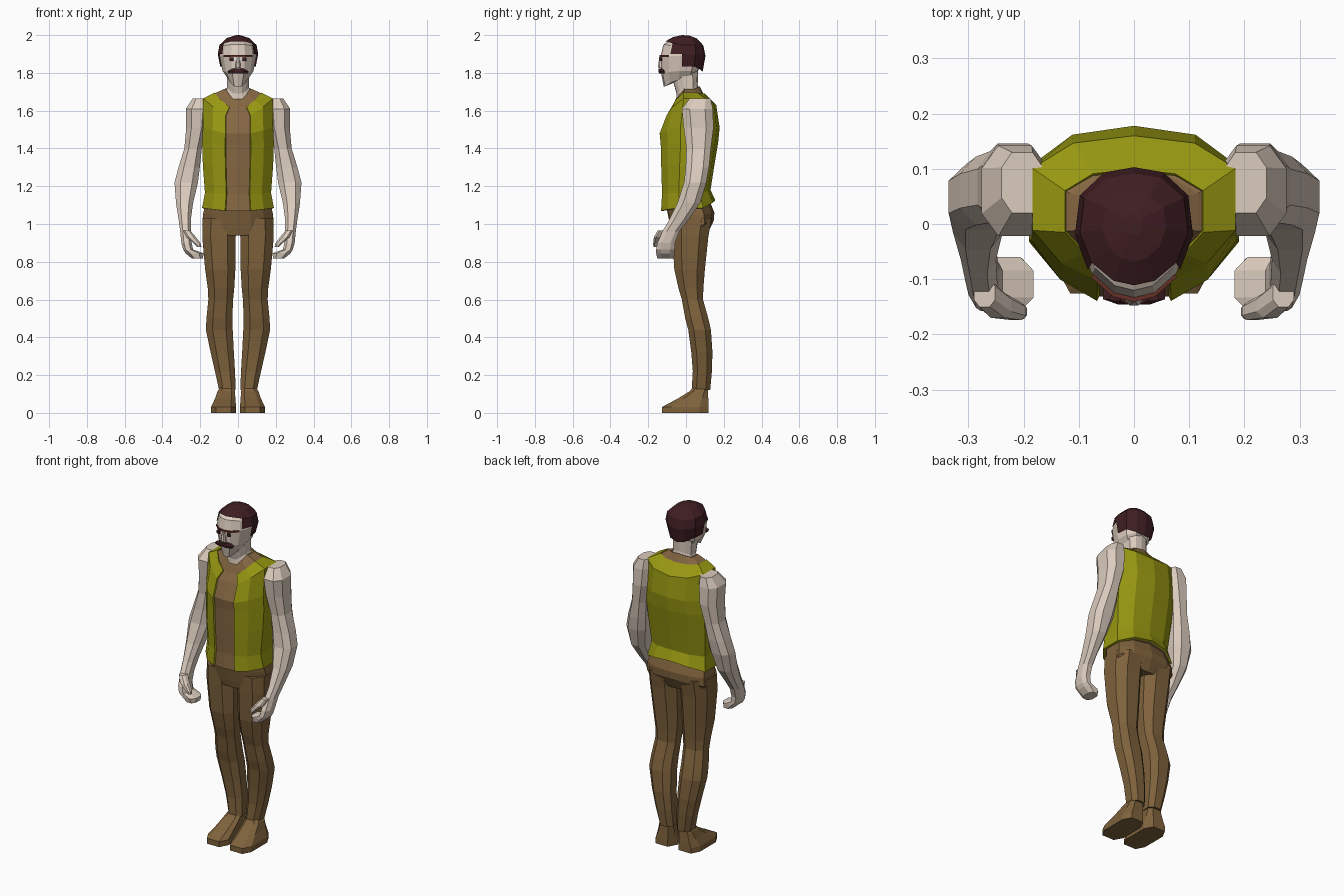
import bpy, bmesh, math


def material(name, rgb):
    m = bpy.data.materials.new(name)
    m.diffuse_color = (*rgb, 1)
    return m


SKIN = material("skin", (0.71, 0.60, 0.51))
VEST = material("olive vest", (0.31, 0.31, 0.006))
SHIRT = material("brown shirt", (0.235, 0.135, 0.055))
PANTS = material("brown trousers", (0.21, 0.122, 0.045))
HAIR = material("dark hair", (0.05, 0.013, 0.016))
WHITE = material("eye white", (0.85, 0.85, 0.82))
BROW = material("brow", (0.13, 0.03, 0.02))

# Half cross-sections: x as a share of the half width, y as a share front to back
BODY = [(0, 0), (.36, .02), (.72, .14), (1, .36), (1, .78), (.6, .95), (0, 1)]
HEAD = [(0, 0), (.38, .04), (.78, .2), (1, .47), (.92, .78), (.5, .96), (0, 1)]


def oval(half, zf, zs, zb, w, yf, yb):
    """Symmetric ring with its own front, side and back heights."""
    zz = [zf, zf, (zf + zs) / 2, zs, zs, (zs + 2 * zb) / 3, zb]
    right = [(u * w, yf + v * (yb - yf), z) for (u, v), z in zip(half, zz)]
    return right + [(-x, y, z) for x, y, z in right[-2:0:-1]]


def octagon(z, x0, x1, y0, y1, square=0.5):
    """Chamfered box ring."""
    cx, cy, rx, ry = (x0 + x1) / 2, (y0 + y1) / 2, (x1 - x0) / 2, (y1 - y0) / 2
    s = square
    pts = [(s, -1), (1, -s), (1, s), (s, 1), (-s, 1), (-1, s), (-1, -s), (-s, -1)]
    return [(cx + a * rx, cy + b * ry, z) for a, b in pts]


def loft(name, rings, mat, skip=None, caps=(True, True), mirror=False, thick=0):
    """Skin a stack of rings; skip(row, column) leaves faces open."""
    bm = bmesh.new()
    vs = [[bm.verts.new(p) for p in r] for r in rings]
    n = len(rings[0])
    for i in range(len(rings) - 1):
        for j in range(n):
            if skip and skip(i, min(j, n - 1 - j)):
                continue
            k = (j + 1) % n
            bm.faces.new((vs[i][j], vs[i][k], vs[i + 1][k], vs[i + 1][j]))
    for use, ring, flip in ((caps[0], vs[0], True), (caps[1], vs[-1], False)):
        if use:
            mid = bm.verts.new([sum(v.co[a] for v in ring) / n for a in range(3)])
            for j in range(n):
                tri = (ring[j], ring[(j + 1) % n], mid)
                bm.faces.new(tri[::-1] if flip else tri)
    if not skip:
        bmesh.ops.recalc_face_normals(bm, faces=bm.faces)
    bmesh.ops.delete(bm, geom=[v for v in bm.verts if not v.link_faces], context='VERTS')
    me = bpy.data.meshes.new(name)
    bm.to_mesh(me)
    bm.free()
    me.materials.append(mat)
    ob = bpy.data.objects.new(name, me)
    bpy.context.collection.objects.link(ob)
    if mirror:
        ob.modifiers.new("mirror", 'MIRROR')
    if thick:
        mod = ob.modifiers.new("thickness", 'SOLIDIFY')
        mod.thickness, mod.offset = thick, -1
    return ob


def body_rings(rows, inset=0.0):
    return [oval(BODY, zf, zs, zb, w - inset, yf + inset, yb - inset)
            for zf, zs, zb, w, yf, yb in rows]


# Torso: shirt inside, open-fronted vest outside
torso = [(1.07, 1.085, 1.125, .190, -.138, .155),
         (1.16, 1.165, 1.18, .175, -.132, .130),
         (1.31, 1.31, 1.31, .186, -.137, .150),
         (1.42, 1.43, 1.43, .190, -.140, .170),
         (1.48, 1.51, 1.51, .186, -.146, .178),
         (1.575, 1.665, 1.63, .184, -.108, .160),
         (1.62, 1.695, 1.69, .125, -.080, .100)]
loft("vest", body_rings(torso), VEST, skip=lambda i, j: j == 0,
     caps=(False, False), thick=0.012)
loft("shirt", body_rings(torso, .009)
     + [oval(BODY, 1.66, 1.715, 1.73, .072, -.055, .072)], SHIRT)

# Trousers
loft("hips", [oval(BODY, .94, .97, .95, .175, -.072, .115),
              oval(BODY, .98, 1.0, 1.02, .188, -.082, .148),
              oval(BODY, 1.06, 1.05, 1.06, .186, -.098, .150),
              oval(BODY, 1.14, 1.14, 1.14, .165, -.115, .118)], PANTS)
loft("trouser_leg", [octagon(*r) for r in [
    (1.03, .010, .188, -.075, .135), (.93, .012, .189, -.072, .118),
    (.76, .014, .174, -.062, .100), (.66, .020, .160, -.040, .092),
    (.60, .026, .157, -.022, .090), (.50, .030, .167, -.004, .118),
    (.44, .028, .170, .012, .132), (.32, .022, .145, .028, .140),
    (.22, .016, .122, .036, .137), (.12, .012, .100, .030, .128)]], PANTS, mirror=True)

# Shoes
loft("shoe", [octagon(*r, .6) for r in [
    (0, .010, .142, -.126, .120), (.032, .010, .142, -.126, .120),
    (.075, .014, .122, -.045, .118), (.115, .016, .108, .020, .116),
    (.14, .025, .092, .040, .112)]], PANTS, mirror=True)

# Arms with curled hands
loft("arm", [octagon(*r) for r in [
    (1.665, .165, .240, .020, .130), (1.61, .155, .276, -.022, .142),
    (1.51, .165, .274, -.012, .146), (1.40, .192, .284, .002, .132),
    (1.30, .202, .315, -.002, .122), (1.22, .212, .336, -.010, .108),
    (1.11, .238, .328, -.046, .075), (1.02, .250, .314, -.090, .012),
    (.96, .248, .306, -.125, -.035), (.90, .245, .300, -.152, -.058),
    (.865, .238, .290, -.158, -.060), (.845, .182, .278, -.158, -.060),
    (.818, .186, .245, -.152, -.064)]], SKIN, mirror=True)
loft("thumb", [octagon(*r) for r in [
    (.965, .252, .290, -.150, -.100), (.93, .222, .272, -.170, -.125),
    (.895, .196, .232, -.174, -.142), (.878, .194, .216, -.172, -.146)]],
    SKIN, mirror=True)

# Neck and head
loft("neck", [oval(BODY, 1.62, 1.68, 1.69, .078, -.055, .070),
              oval(BODY, 1.69, 1.72, 1.74, .058, -.050, .062),
              oval(BODY, 1.78, 1.80, 1.84, .060, -.075, .066)], SKIN)
loft("head", [oval(HEAD, *r) for r in [
    (1.728, 1.765, 1.81, .050, -.118, .055), (1.80, 1.81, 1.825, .082, -.132, .075),
    (1.89, 1.89, 1.89, .098, -.134, .085), (1.95, 1.94, 1.94, .090, -.120, .082),
    (1.982, 1.98, 1.98, .055, -.070, .055)]], SKIN)

# Hair shell with an open face
loft("hair", [oval(HEAD, *r) for r in [
    (1.84, 1.835, 1.805, .094, -.120, .088), (1.90, 1.90, 1.89, .107, -.130, .103),
    (1.966, 1.948, 1.945, .098, -.111, .092), (1.99, 1.985, 1.982, .058, -.068, .058),
    (2.0, 1.998, 1.997, .016, -.020, .018)]], HAIR,
    skip=lambda i, j: (i == 0 and j < 3) or (i == 1 and j < 2),
    caps=(False, True))

# Face details wrap around the front of the head
def face_band(name, z0, z1, yf, mat, cols, w=.1):
    loft(name, [oval(HEAD, z, z, z, w, yf, .085) for z in (z0, z1)], mat,
         skip=lambda i, j: j >= cols, caps=(False, False), thick=0.008)


face_band("brow", 1.884, 1.894, -.141, BROW, 2)
face_band("eye_white", 1.866, 1.884, -.1375, WHITE, 2, .075)
loft("nose", [octagon(*r) for r in [
    (1.826, -.015, .015, -.146, -.12), (1.836, -.014, .014, -.148, -.12),
    (1.888, -.007, .007, -.141, -.12)]], SKIN)
loft("pupil", [octagon(z, .024, .044, -.140, -.128) for z in (1.864, 1.881)],
     HAIR, mirror=True)
loft("moustache", [octagon(*r) for r in [
    (1.796, -.052, .052, -.142, -.108), (1.808, -.056, .056, -.146, -.108),
    (1.822, -.028, .028, -.145, -.110)]], HAIR)
